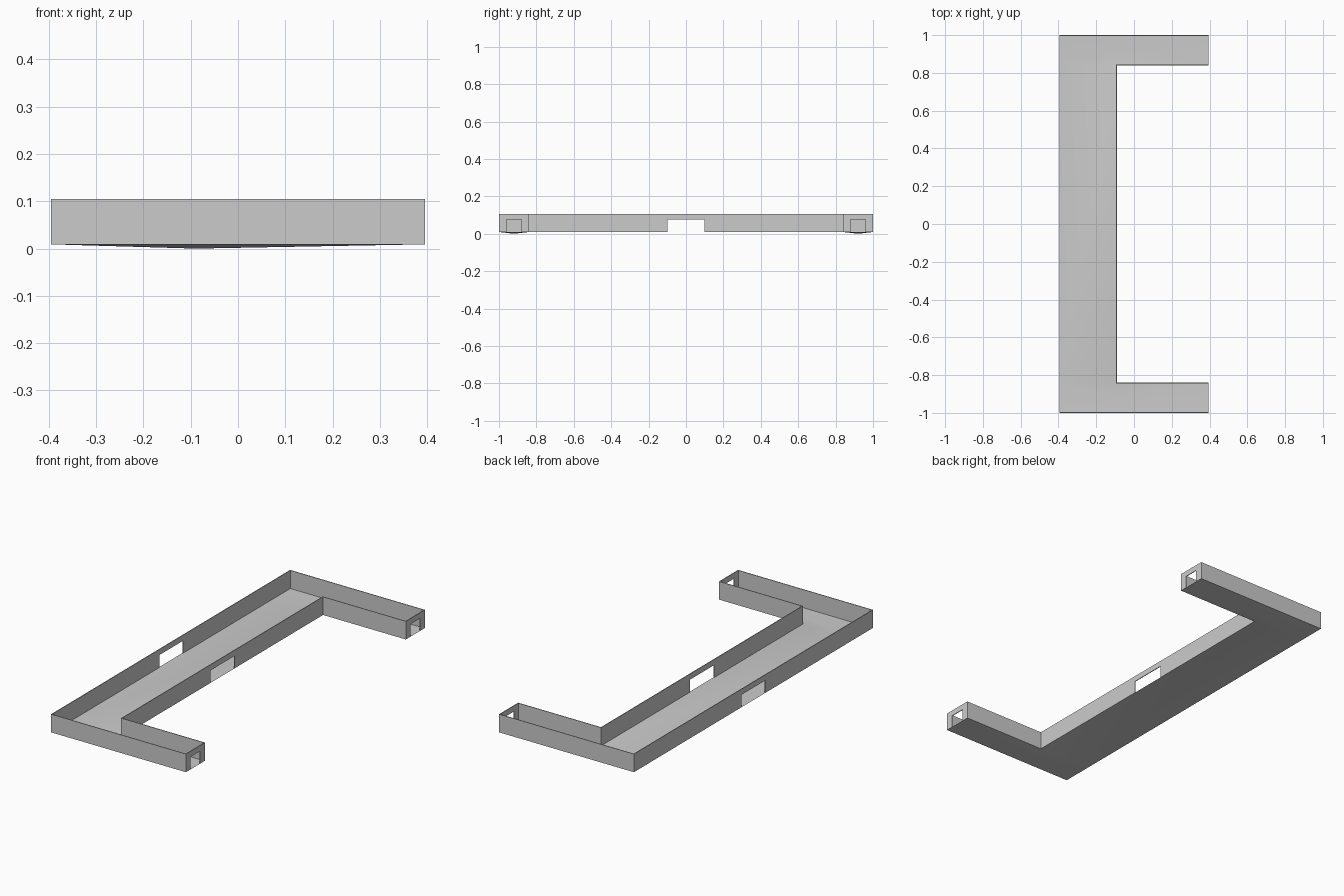
import bpy, bmesh
from mathutils import Vector

if "Cube" in bpy.data.objects:
    bpy.data.objects.remove(bpy.data.objects["Cube"])

BASE, HEAD, TOP = 0.009, 0.075, 0.105
XL, XI, XR = -0.395, -0.09, 0.395
YI, YO = 0.84, 1.0


def make_object(name, bm):
    bmesh.ops.remove_doubles(bm, verts=bm.verts, dist=0.0002)
    mesh = bpy.data.meshes.new(name)
    bm.to_mesh(mesh)
    bm.free()
    obj = bpy.data.objects.new(name, mesh)
    bpy.context.collection.objects.link(obj)
    return obj


def add_wall(bm, a, b, opening=None):
    """Upright sheet from a to b; opening is its width, centred on the wall."""
    a, b = Vector(a), Vector(b)
    stops = [0, 1]
    if opening:
        half = opening / (b - a).length / 2
        stops = [0, 0.5 - half, 0.5 + half, 1]
    for i, (s, t) in enumerate(zip(stops, stops[1:])):
        p, q = a.lerp(b, s), a.lerp(b, t)
        for lo, hi in ((BASE, HEAD), (HEAD, TOP)):
            if opening and i == 1 and lo == BASE:
                continue
            bm.faces.new([bm.verts.new((v.x, v.y, z))
                          for v, z in ((p, lo), (q, lo), (q, hi), (p, hi))])


# Perimeter walls with doorways in the long walls and the arm ends
outline = [(XL, -YO), (XR, -YO), (XR, -YI), (XI, -YI),
           (XI, YI), (XR, YI), (XR, YO), (XL, YO)]
openings = {1: 0.08, 3: 0.2, 5: 0.08, 7: 0.2}
bm = bmesh.new()
for i, a in enumerate(outline):
    add_wall(bm, a, outline[(i + 1) % len(outline)], openings.get(i))
walls = make_object("walls", bm)
solid = walls.modifiers.new("thickness", 'SOLIDIFY')
solid.thickness = 0.004
solid.offset = -1
solid.use_even_offset = True

# Floor: flat hall, and two arms sagging slightly at the middle
bm = bmesh.new()
bm.faces.new([bm.verts.new((x, y, BASE))
              for x, y in ((XL, -YI), (XI, -YI), (XI, YI), (XL, YI))])
for s in (-1, 1):
    ring = [(XL, YO), (XR, YO), (XR, YI), (XI, YI), (XL, YI)]
    verts = [bm.verts.new((x, s * y, BASE)) for x, y in ring]
    low = bm.verts.new((XI, s * 0.92, 0))
    for i in range(len(verts)):
        bm.faces.new((verts[i], verts[(i + 1) % len(verts)], low))
bmesh.ops.remove_doubles(bm, verts=bm.verts, dist=0.0002)
bmesh.ops.recalc_face_normals(bm, faces=bm.faces)
if sum(f.normal.z for f in bm.faces) < 0:
    bmesh.ops.reverse_faces(bm, faces=bm.faces)
for f in bm.faces:
    f.smooth = True
make_object("floor", bm)
